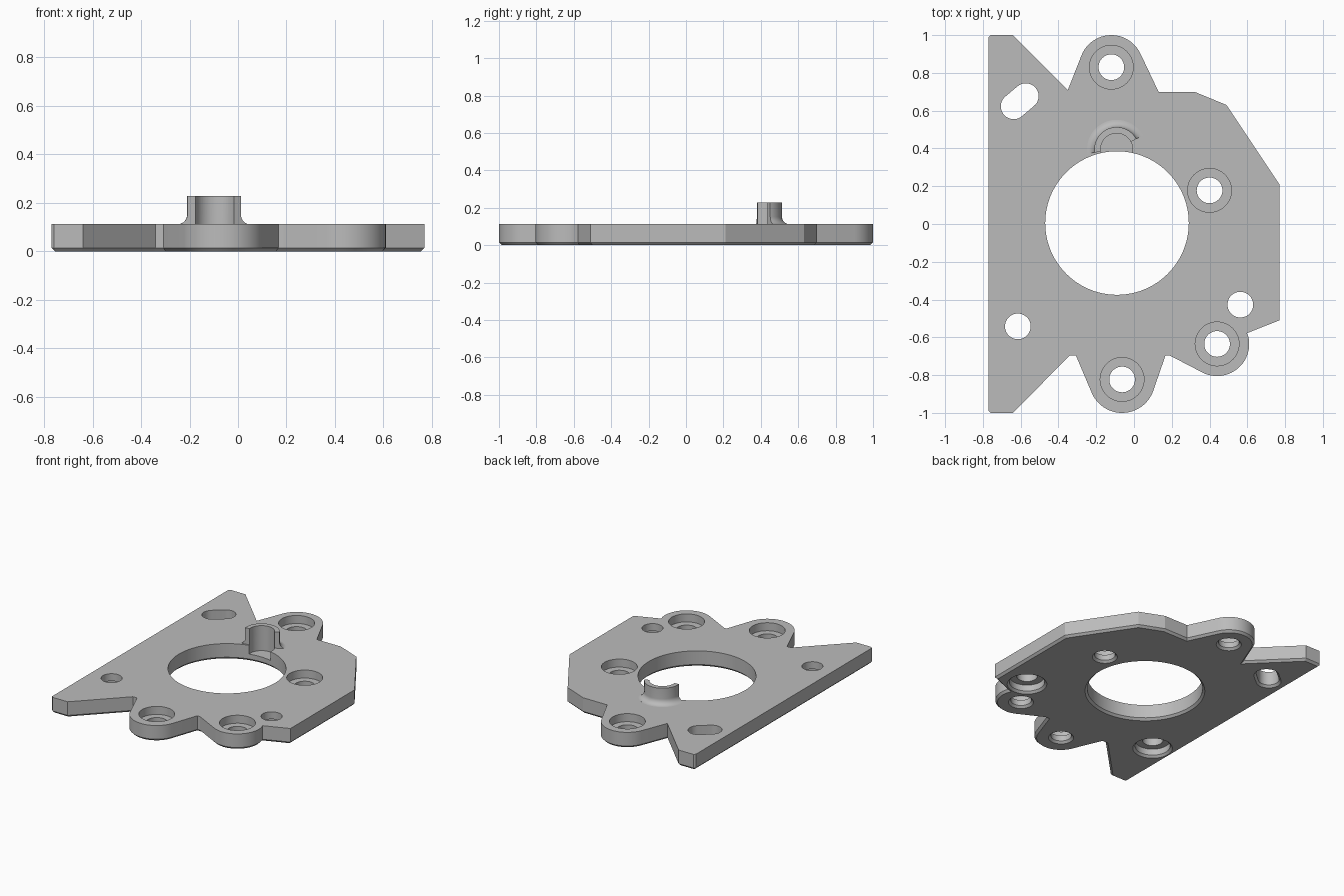
import bpy, bmesh, math
from mathutils import Vector

if "Cube" in bpy.data.objects:
    bpy.data.objects.remove(bpy.data.objects["Cube"])

H, C = 0.112, 0.015          # plate thickness, lower chamfer
grey = bpy.data.materials.new("plain grey")
grey.diffuse_color = (0.5, 0.5, 0.5, 1)
grey.use_nodes = True
grey.node_tree.nodes["Principled BSDF"].inputs["Base Color"].default_value = grey.diffuse_color


def make(name, rings, closed_rings=False):
    """Solid skinned through rings of equal length, capped or looped."""
    bm = bmesh.new()
    vs = [[bm.verts.new(p) for p in r] for r in rings]
    n = len(vs[0])
    pairs = list(zip(vs, vs[1:])) + ([(vs[-1], vs[0])] if closed_rings else [])
    for a, b in pairs:
        for i in range(n):
            j = (i + 1) % n
            bm.faces.new((a[i], a[j], b[j], b[i]))
    if not closed_rings:
        bm.faces.new(vs[0][::-1])
        bm.faces.new(vs[-1])
    bmesh.ops.recalc_face_normals(bm, faces=bm.faces)
    me = bpy.data.meshes.new(name)
    bm.to_mesh(me)
    bm.free()
    me.materials.append(grey)
    ob = bpy.data.objects.new(name, me)
    bpy.context.collection.objects.link(ob)
    return ob


def arc(cx, cy, r, a0, a1, n):
    return [(cx + r * math.cos(math.radians(a0 + (a1 - a0) * i / n)),
             cy + r * math.sin(math.radians(a0 + (a1 - a0) * i / n))) for i in range(n + 1)]


def combine(target, tool, operation):
    mod = target.modifiers.new(operation, 'BOOLEAN')
    mod.operation, mod.object, mod.solver = operation, tool, 'EXACT'
    bpy.context.view_layer.objects.active = target
    bpy.ops.object.modifier_apply(modifier=mod.name)
    bpy.data.objects.remove(tool)


def cut_round(x, y, profile, n=48):
    """Cut a turned shape given as (radius, z) steps."""
    rings = [[(px, py, z) for px, py in arc(x, y, r, 0, 360, n)[:-1]] for r, z in profile]
    combine(plate, make("cutter", rings), 'DIFFERENCE')


def inset(pts, d):
    """Offset a clockwise outline inwards with mitred corners."""
    out = []
    for i, p in enumerate(pts):
        p, a, b = Vector(p), Vector(pts[i - 1]), Vector(pts[(i + 1) % len(pts)])
        e, f = (p - a).normalized(), (b - p).normalized()
        n1, n2 = Vector((e.y, -e.x)), Vector((f.y, -f.x))
        out.append(p + (n1 + n2) * d / (1 + n1.dot(n2)))
    return out


# Plate outline, clockwise from the back left corner
outline = [(-0.77, 0.988), (-0.758, 1.0), (-0.642, 1.0), (-0.35, 0.71)]
outline += arc(-0.12, 0.83, 0.17, 158, 24, 24)
outline += [(0.13, 0.70), (0.32, 0.70), (0.49, 0.63), (0.77, 0.21), (0.77, -0.51), (0.598, -0.578)]
outline += arc(0.44, -0.635, 0.17, 12, -118, 24)
outline += [(0.187, -0.695), (0.167, -0.695)]
outline += arc(-0.063, -0.825, 0.175, -22, -156, 24)
outline += [(-0.308, -0.695), (-0.34, -0.695), (-0.64, -1.0), (-0.758, -1.0), (-0.77, -0.988)]
low = inset(outline, C)
plate = make("mounting_plate", [[(x, y, 0) for x, y in low],
                                [(x, y, C) for x, y in outline],
                                [(x, y, H) for x, y in outline]])

# Partial collar with a flared foot
cx, cy = -0.092, 0.395
profile = [(0.07, 0.09), (0.07, 0.228), (0.118, 0.228)]
profile += [(r, z) for r, z in arc(0.158, H + 0.04, 0.04, 180, 268, 8)] + [(0.158, 0.09)]
rings = []
for i in range(33):
    a = math.radians(28 + 160 * i / 32)
    rings.append([(cx + r * math.cos(a), cy + r * math.sin(a), z) for r, z in profile])
combine(plate, make("collar", rings), 'UNION')

# Central bore and the pocket inside the collar
cut_round(-0.09, 0.005, [(0.38 + C + 0.01, -0.01), (0.38, C), (0.38, 0.3)], 96)
cut_round(cx, cy, [(0.085, 0.05), (0.085, 0.3)])

# Screw holes counterbored from above
R, B = 0.068, 0.116
for x, y in [(-0.12, 0.83), (0.40, 0.178), (0.44, -0.635), (-0.063, -0.823)]:
    cut_round(x, y, [(R + C + 0.01, -0.01), (R, C), (R, 0.055), (B, 0.055), (B, 0.2)])

# Screw holes counterbored from below
for x, y in [(-0.615, -0.542), (0.563, -0.427)]:
    cut_round(x, y, [(B + C + 0.01, -0.01), (B, C), (B, 0.06), (R, 0.06), (R, 0.2)])

# Slanted slot
ang = 40
rings = []
for r, z in [(R + C + 0.01, -0.01), (R, C), (R, 0.2)]:
    ends = arc(-0.637, 0.623, r, ang + 90, ang + 270, 20) + arc(-0.573, 0.677, r, ang - 90, ang + 90, 20)
    rings.append([(x, y, z) for x, y in ends])
combine(plate, make("cutter", rings), 'DIFFERENCE')

# Smooth the curved walls and keep the edges crisp
bpy.ops.object.select_all(action='DESELECT')
plate.select_set(True)
bpy.context.view_layer.objects.active = plate
bpy.ops.object.shade_smooth_by_angle(angle=math.radians(20))
